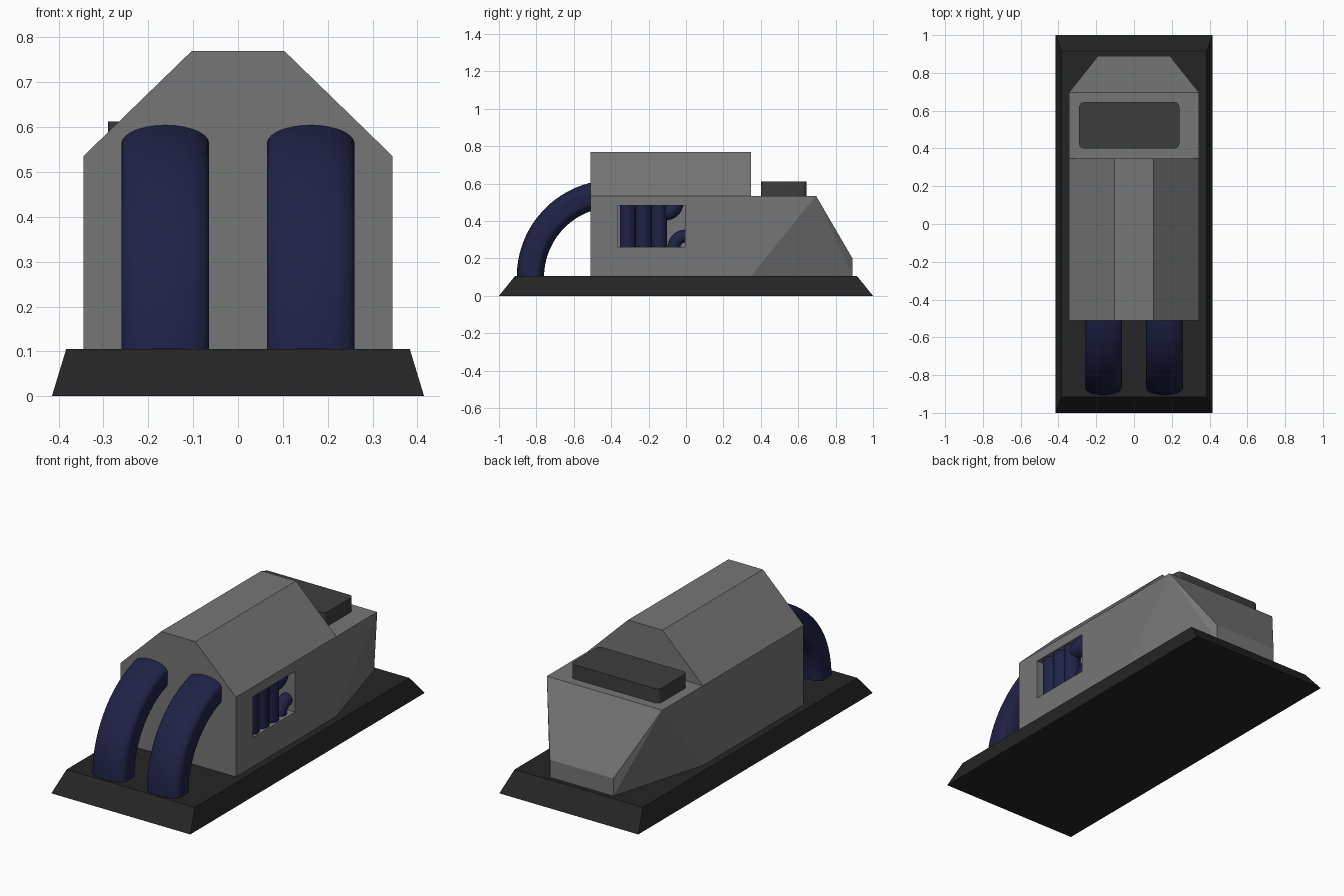
import bpy, bmesh, math

if "Cube" in bpy.data.objects:
    bpy.data.objects.remove(bpy.data.objects["Cube"])


def material(name, rgb):
    m = bpy.data.materials.new(name)
    m.diffuse_color = (*rgb, 1)
    m.use_nodes = True
    m.node_tree.nodes["Principled BSDF"].inputs["Base Color"].default_value = m.diffuse_color
    return m


GREY = material("mid_grey", (0.18, 0.18, 0.18))
DARK = material("near_black", (0.018, 0.018, 0.018))
VENT = material("dark_grey", (0.048, 0.048, 0.048))
NAVY = material("navy", (0.014, 0.016, 0.062))


def mesh_object(name, verts, faces, mat=None, smooth=False):
    me = bpy.data.meshes.new(name)
    me.from_pydata(verts, [], faces)
    bm = bmesh.new()
    bm.from_mesh(me)
    bmesh.ops.recalc_face_normals(bm, faces=bm.faces)
    bm.to_mesh(me)
    bm.free()
    ob = bpy.data.objects.new(name, me)
    bpy.context.collection.objects.link(ob)
    if mat:
        me.materials.append(mat)
    if smooth:
        bpy.ops.object.select_all(action='DESELECT')
        ob.select_set(True)
        bpy.context.view_layer.objects.active = ob
        bpy.ops.object.shade_smooth_by_angle(angle=math.radians(40))
    return ob


def loft(name, rings, mat=None, smooth=False):
    """Skin a list of equal-length closed rings and cap both ends."""
    n = len(rings[0])
    verts = [p for r in rings for p in r]
    faces = [(k * n + i, k * n + (i + 1) % n, (k + 1) * n + (i + 1) % n, (k + 1) * n + i)
             for k in range(len(rings) - 1) for i in range(n)]
    faces += [tuple(range(n)), tuple(range(len(verts) - n, len(verts)))]
    return mesh_object(name, verts, faces, mat, smooth)


def rect(hx, hy, z):
    return [(-hx, -hy, z), (hx, -hy, z), (hx, hy, z), (-hx, hy, z)]


def box(name, lo, hi, mat=None):
    return loft(name, [[(x, y, z) for x, y in ((lo[0], lo[1]), (hi[0], lo[1]),
                                               (hi[0], hi[1]), (lo[0], hi[1]))]
                       for z in (lo[2], hi[2])], mat)


def arc_tube(name, x, centre, radius, a0, a1, section, mat, steps=20):
    """Sweep a section (across, outward) along an arc in the yz plane."""
    rings = []
    for k in range(steps + 1):
        a = math.radians(a0 + (a1 - a0) * k / steps)
        rings.append([(x + u, centre[0] + (radius + v) * math.cos(a),
                       centre[1] + (radius + v) * math.sin(a)) for u, v in section])
    return loft(name, rings, mat, True)


def circle(r, n=20):
    return [(r * math.cos(2 * math.pi * i / n), r * math.sin(2 * math.pi * i / n))
            for i in range(n)]


# Sloped base plate
loft("base_plate", [rect(0.415, 1.0, 0), rect(0.383, 0.915, 0.105)], DARK)

# Housing with chamfered roof and tapered tail
section = [(-0.345, 0.105), (0.345, 0.105), (0.345, 0.535),
           (0.103, 0.77), (-0.103, 0.77), (-0.345, 0.535)]
verts = [(x, y, z) for y in (-0.51, 0.348) for x, z in section]
verts += [(s * x, y, z) for x, y, z in ((0.345, 0.695, 0.535), (0.19, 0.89, 0.2),
                                        (0.19, 0.89, 0.105)) for s in (-1, 1)]
faces = [tuple(range(6))] + [(i, (i + 1) % 6, (i + 1) % 6 + 6, i + 6) for i in range(6)]
faces += [(8, 9, 10, 11), (11, 8, 13, 12), (12, 13, 15, 14), (14, 15, 17, 16), (6, 16, 17, 7)]
faces += [(7, 8, 13), (7, 13, 17), (13, 15, 17), (6, 11, 12), (6, 12, 16), (12, 14, 16)]
housing = mesh_object("housing", verts, faces, GREY)

# Recess in the right wall
cutter = box("window_cutter", (0.25, -0.364, 0.262), (0.45, -0.006, 0.482))
cutter.hide_render = True
cutter.hide_viewport = True
cut = housing.modifiers.new("window", 'BOOLEAN')
cut.operation = 'DIFFERENCE'
cut.solver = 'EXACT'
cut.object = cutter

# Pipes inside the recess: three straight, two bent
for i in range(3):
    y = -0.312 + 0.0845 * i
    loft(f"window_pipe_{i + 1}", [[(0.295 + u, y + v, z) for u, v in circle(0.042)]
                                  for z in (0.255, 0.49)], NAVY, True)
arc_tube("window_elbow_upper", 0.295, (-0.105, 0.495), 0.048, -100, 0, circle(0.042), NAVY, 12)
arc_tube("window_elbow_lower", 0.295, (-0.003, 0.258), 0.062, 90, 180, circle(0.034), NAVY, 12)

# Roof vent with rounded corners
ring = []
for cx, cy, a0 in ((0.215, 0.62, 0), (-0.265, 0.62, 90), (-0.265, 0.425, 180), (0.215, 0.425, 270)):
    for k in range(5):
        a = math.radians(a0 + 22.5 * k)
        ring.append((cx + 0.025 * math.cos(a), cy + 0.025 * math.sin(a)))
loft("roof_vent", [[(x, y, z) for x, y in ring] for z in (0.53, 0.612)], VENT, True)

# Two broad front hoses: flat sides, bowed inner and outer faces
W, SIDE, BOW = 0.0975, 0.033, 0.04
hose = [(W * math.cos(math.pi * k / 14), SIDE + BOW * math.sin(math.pi * k / 14)) for k in range(15)]
hose += [(-u, -v) for u, v in hose]
for side, x in (("left", -0.162), ("right", 0.162)):
    arc_tube(f"front_hose_{side}", x, (-0.385, 0.1), 0.447, 180, 95, hose, NAVY, 24)
